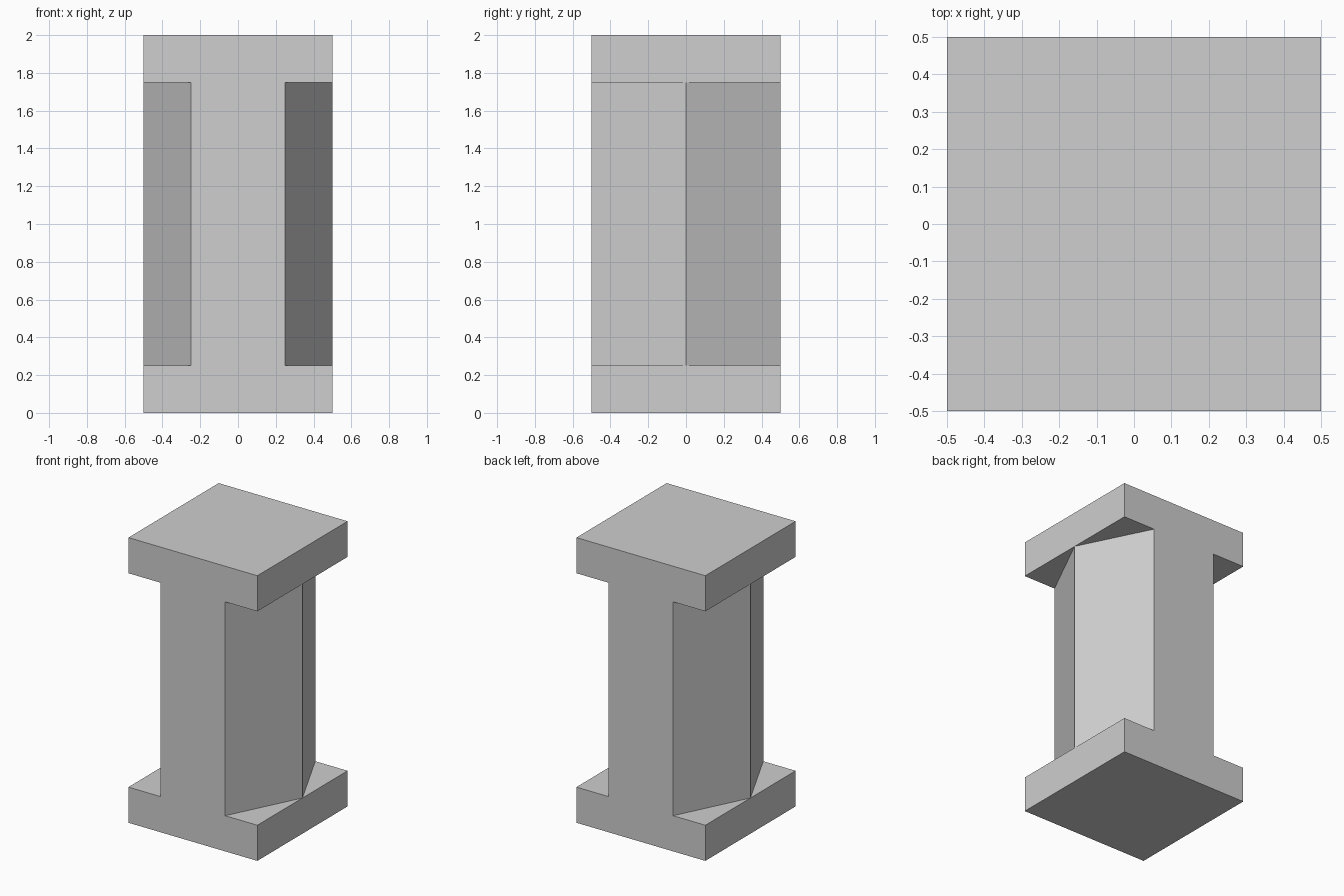
import bpy
import bmesh

cube = bpy.data.objects.get("Cube")
if cube:
    bpy.data.objects.remove(cube, do_unlink=True)

# Single grey material
grey = bpy.data.materials.new("light_grey")
grey.use_nodes = True
colour = (0.62, 0.62, 0.62, 1)
grey.diffuse_color = colour
bsdf = next(n for n in grey.node_tree.nodes if n.type == "BSDF_PRINCIPLED")
bsdf.inputs["Base Color"].default_value = colour

# Square plate outline, with the column's six corners lying on it
HALF, FACE = 0.5, 0.25
plate = [(-HALF, -HALF), (-FACE, -HALF), (FACE, -HALF), (HALF, -HALF), (HALF, 0),
         (HALF, HALF), (FACE, HALF), (-FACE, HALF), (-HALF, HALF), (-HALF, 0)]
corners = [i for i, (x, y) in enumerate(plate) if abs(x) == abs(y)]
column = [i for i in range(len(plate)) if i not in corners]

bm = bmesh.new()
base, ledge, collar, top = [
    [bm.verts.new((x, y, z)) for x, y in plate] for z in (0, 0.25, 1.75, 2)]


def walls(low, high, ids):
    """Join two levels with a closed band of quads."""
    for a, b in zip(ids, ids[1:] + ids[:1]):
        bm.faces.new((low[a], low[b], high[b], high[a]))


# Base plate, hexagonal column and top plate as one closed shell
walls(base, ledge, list(range(len(plate))))
walls(ledge, collar, column)
walls(collar, top, list(range(len(plate))))
bm.faces.new(base[::-1])
bm.faces.new(top)

# Triangular ledges at the plate corners
for i in corners:
    n = len(plate)
    for level in (ledge, collar):
        bm.faces.new((level[i - 1], level[i], level[(i + 1) % n]))

bmesh.ops.recalc_face_normals(bm, faces=bm.faces[:])
mesh = bpy.data.meshes.new("hexagonal_pillar")
bm.to_mesh(mesh)
bm.free()
mesh.materials.append(grey)
pillar = bpy.data.objects.new("hexagonal_pillar", mesh)
bpy.context.collection.objects.link(pillar)
